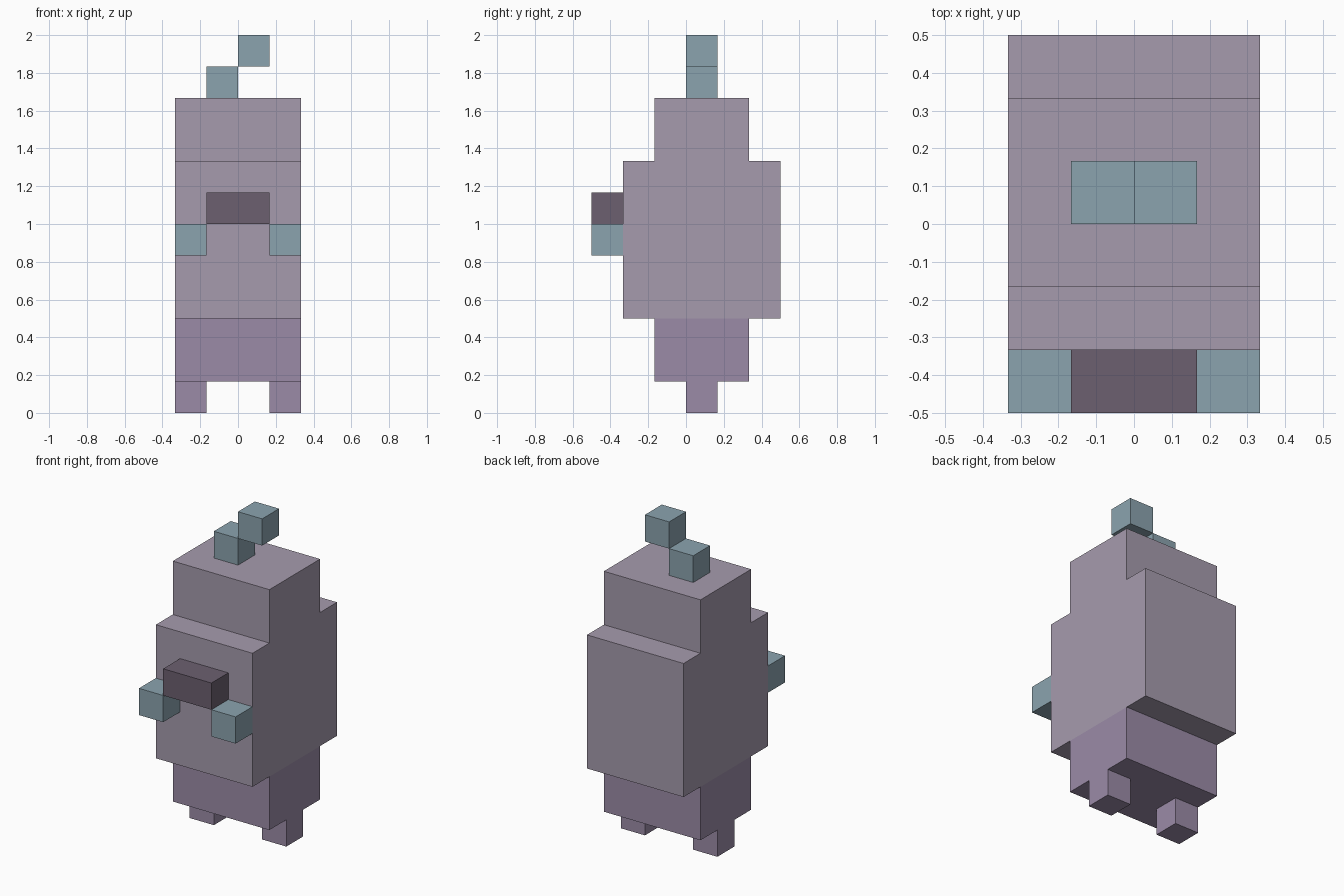
import bpy
import bmesh
from mathutils import Vector

if "Cube" in bpy.data.objects:
    bpy.data.objects.remove(bpy.data.objects["Cube"])

U = 1 / 6  # one block of the model's grid


def material(name, rgb):
    mat = bpy.data.materials.new(name)
    mat.diffuse_color = (*rgb, 1)
    mat.use_nodes = True
    mat.node_tree.nodes["Principled BSDF"].inputs["Base Color"].default_value = mat.diffuse_color
    return mat


mauve = material("mauve", (0.38, 0.33, 0.42))
purple = material("purple", (0.33, 0.26, 0.39))
teal = material("teal", (0.26, 0.37, 0.43))
dark = material("dark_plum", (0.15, 0.117, 0.163))


def block(name, low, high, mat):
    """Box between two corners given in grid blocks."""
    low, high = Vector(low) * U, Vector(high) * U
    bm = bmesh.new()
    bmesh.ops.create_cube(bm, size=1)
    bmesh.ops.scale(bm, vec=high - low, verts=bm.verts)
    mesh = bpy.data.meshes.new(name)
    bm.to_mesh(mesh)
    bm.free()
    mesh.materials.append(mat)
    obj = bpy.data.objects.new(name, mesh)
    obj.location = (low + high) / 2
    bpy.context.collection.objects.link(obj)
    return obj


# Body, stacked from the bottom up
block("hips", (-2, -1, 1), (2, 2, 3), purple)
block("torso", (-2, -2, 3), (2, 3, 8), mauve)
block("head", (-2, -1, 8), (2, 2, 10), mauve)

# Feet and hands, one on each side
for side, x in (("left", -2), ("right", 1)):
    block(f"{side}_foot", (x, 0, 0), (x + 1, 1, 1), purple)
    block(f"{side}_hand", (x, -3, 5), (x + 1, -2, 6), teal)

# Dark bar on the front
block("front_bar", (-1, -3, 6), (1, -2, 7), dark)

# Stepped tuft on top of the head
block("lower_tuft", (-1, 0, 10), (0, 1, 11), teal)
block("upper_tuft", (0, 0, 11), (1, 1, 12), teal)
